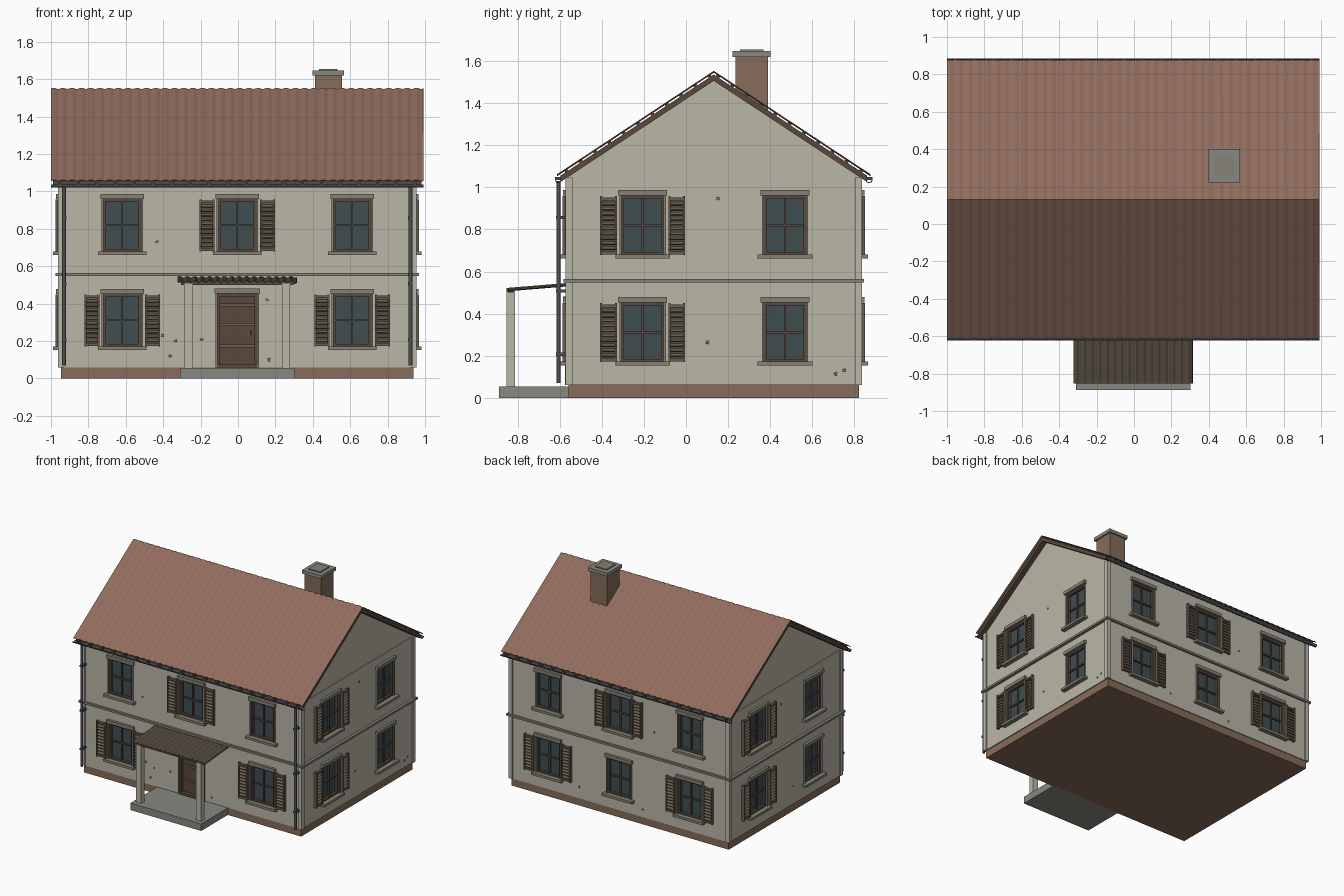
import bpy, bmesh, math
from mathutils import Matrix, Vector

if "Cube" in bpy.data.objects:
    bpy.data.objects.remove(bpy.data.objects["Cube"])

CX, CY = -0.004, 0.132           # centre of the house body
HX, HY = 0.95, 0.697             # half size of the walls
EAVE, SLOPE = 1.046, 0.66
HOUSE = Matrix.Translation((CX, CY, 0))


def material(name, *rgb):
    m = bpy.data.materials.new(name)
    m.use_nodes = True
    m.diffuse_color = (*rgb, 1)
    bsdf = m.node_tree.nodes["Principled BSDF"]
    bsdf.inputs["Base Color"].default_value = (*rgb, 1)
    bsdf.inputs["Roughness"].default_value = 0.8
    return m


PLASTER = material("plaster", 0.49, 0.47, 0.39)
BRICK = material("brick", 0.24, 0.15, 0.1)
TILE = material("roof_tile", 0.28, 0.15, 0.11)
STONE = material("stone", 0.25, 0.25, 0.22)
TRIM = material("trim", 0.24, 0.22, 0.18)
WOOD = material("dark_wood", 0.1, 0.066, 0.046)
SHUTTER = material("shutter_wood", 0.14, 0.11, 0.08)
PLANK = material("porch_wood", 0.09, 0.07, 0.05)
GLASS = material("glass", 0.05, 0.075, 0.08)
METAL = material("gutter_metal", 0.07, 0.08, 0.085)


def finish(name, bm, mat, place=HOUSE):
    bmesh.ops.recalc_face_normals(bm, faces=bm.faces)
    me = bpy.data.meshes.new(name)
    bm.to_mesh(me)
    bm.free()
    me.transform(place)
    me.materials.append(mat)
    ob = bpy.data.objects.new(name, me)
    bpy.context.collection.objects.link(ob)
    return ob


def add_box(bm, b, tilt=0, place=Matrix()):
    lo, hi = Vector(b[::2]), Vector(b[1::2])
    m = (place @ Matrix.Translation((lo + hi) / 2) @ Matrix.Rotation(tilt, 4, "X")
         @ Matrix.Diagonal((*(hi - lo), 1)))
    bmesh.ops.create_cube(bm, size=1, matrix=m)


def boxes(name, mat, specs, place=HOUSE, tilt=0):
    """Boxes given as x0, x1, y0, y1, z0, z1."""
    bm = bmesh.new()
    for b in specs:
        add_box(bm, b, tilt)
    return finish(name, bm, mat, place)


def prism(name, mat, profile, x0, x1, place=HOUSE):
    """Extrude a y-z profile along x."""
    bm = bmesh.new()
    face = bm.faces.new([bm.verts.new((x0, y, z)) for y, z in profile])
    out = bmesh.ops.extrude_face_region(bm, geom=[face])["geom"]
    bmesh.ops.translate(bm, vec=(x1 - x0, 0, 0),
                        verts=[v for v in out if isinstance(v, bmesh.types.BMVert)])
    return finish(name, bm, mat, place)


def corrugated(name, mat, path, half, waves, amp, thick, place=HOUSE):
    """Wavy sheet following a y-z path."""
    bm = bmesh.new()
    n = waves * 6
    rows = [[bm.verts.new((half * (2 * i / n - 1), y,
                           z + amp * math.sin(math.tau * i / 6)))
             for i in range(n + 1)] for y, z in path]
    for a, b in zip(rows, rows[1:]):
        for i in range(n):
            bm.faces.new((a[i], a[i + 1], b[i + 1], b[i]))
    ob = finish(name, bm, mat, place)
    mod = ob.modifiers.new("thickness", "SOLIDIFY")
    mod.thickness, mod.offset = thick, 0
    return ob


# Walls, plinth and mouldings
walls = boxes("walls", PLASTER, [(-HX, HX, -HY, HY, 0.06, EAVE)])
boxes("plinth", BRICK, [(-0.942, 0.942, -0.69, 0.69, 0, 0.065)])
boxes("string_course", TRIM, [(-0.972, 0.972, -0.714, 0.714, 0.549, 0.565)])
apex = EAVE + SLOPE * HY
for x in (-1, 1):
    side = "left" if x > 0 else "right"
    prism(side + "_gable", PLASTER, [(-HY, EAVE), (HY, EAVE), (0, apex)],
          x * (HX - 0.004), x * (HX - 0.1))
    for y in (-1, 1):
        xs = sorted((x * (HX + 0.008), x * (HX - 0.025)))
        ys = sorted((y * (HY + 0.008), y * (HY - 0.025)))
        boxes(f"{side}_{'back' if y > 0 else 'front'}_corner_board", PLASTER,
              [(*xs, *ys, 0.06, EAVE)])

# Main roof: deck, battens and tile sheet
span, deck = 0.727, 0.03
low = apex - SLOPE * span
prism("roof_deck", WOOD, [(-span, low), (0, apex), (span, low), (span, low + deck),
                          (0, apex + deck), (-span, low + deck)], -0.985, 0.985)
bm = bmesh.new()
for s in (-1, 1):
    for i in range(11):
        y = 0.02 + i * 0.068
        z = apex + deck - SLOPE * y + 0.005
        add_box(bm, (-0.984, 0.984, s * y - 0.009, s * y + 0.009, z - 0.006, z + 0.006),
                -s * math.atan(SLOPE))
finish("roof_battens", bm, WOOD)
top = apex + deck + 0.013
corrugated("roof_tiles", TILE, [(-0.744, top - 0.744 * SLOPE), (0, top),
                                (0.744, top - 0.744 * SLOPE)], 0.995, 40, 0.003, 0.004)

# Gutters, brackets and downpipes
arc = [math.pi * (1 + i / 8) for i in range(9)]
channel = [(r * math.cos(a), r * math.sin(a))
           for r, angles in ((0.016, arc), (0.012, arc[::-1])) for a in angles]
for s, side in ((-1, "front"), (1, "back")):
    rim = HOUSE @ Matrix.Translation((0, s * 0.738, 1.036))
    prism(side + "_gutter", METAL, channel, -0.996, 0.996, rim)
    boxes(side + "_gutter_brackets", METAL,
          [(x - 0.008, x + 0.008, -0.016, 0.016, -0.002, 0.014)
           for x in (i * 0.1 - 0.95 for i in range(20))], rim)
for s, side in ((-1, "right"), (1, "left")):
    bm = bmesh.new()
    bmesh.ops.create_cone(bm, cap_ends=True, segments=12, radius1=0.01, radius2=0.01, depth=0.96,
                          matrix=Matrix.Translation((s * 0.926, -0.738, 0.55)))
    for z in (0.2, 0.5, 0.85):
        add_box(bm, (s * 0.926 - 0.012, s * 0.926 + 0.012, -0.75, -HY, z, z + 0.015))
    finish(side + "_downpipe", bm, METAL)

# Chimney
flue = Matrix.Translation((0.483, 0.312, 0))
boxes("chimney", BRICK, [(-0.072, 0.072, -0.078, 0.078, 1.25, 1.625)], flue)
boxes("chimney_cap", STONE, [(-0.085, 0.085, -0.09, 0.09, 1.62, 1.647)], flue)
boxes("chimney_pot", TRIM, [(-0.05, 0.05, -0.055, 0.055, 1.64, 1.655)], flue)

# Openings: local x runs along the wall, local -y points outward
cutters = bmesh.new()


def surround(name, place, w, z0, z1):
    boxes(name + "_lintel", TRIM, [(-w - 0.013, w + 0.013, -0.02, 0.01, z1, z1 + 0.026)], place)
    boxes(name + "_jambs", TRIM,
          [(x - 0.005, x + 0.005, -0.01, 0.01, z0, z1) for x in (-w - 0.002, w + 0.002)], place)
    add_box(cutters, (-w, w, -0.05, 0.035, z0, z1), place=place)


def window(name, place, z0, shutters):
    w, z1, t = 0.103, z0 + 0.283, 0.015
    mid = (z0 + z1) / 2
    surround(name, place, w, z0, z1)
    boxes(name + "_sill", TRIM, [(-0.13, 0.13, -0.035, 0.02, z0 - 0.017, z0 + 0.002)], place)
    boxes(name + "_glass", GLASS, [(-w, w, 0.02, 0.026, z0, z1)], place)
    boxes(name + "_frame", WOOD,
          [(-w, t - w, 0, 0.03, z0, z1), (w - t, w, 0, 0.03, z0, z1),
           (-w, w, 0, 0.03, z0, z0 + t), (-w, w, 0, 0.03, z1 - t, z1),
           (-0.005, 0.005, 0.008, 0.03, z0, z1),
           (-w, w, 0.008, 0.03, mid - 0.005, mid + 0.005)], place)
    if not shutters:
        return
    for s, side in ((-1, "right"), (1, "left")):
        leaf = place @ Matrix.Translation((s * 0.162, -0.012, z0))
        e, h = 0.04, 0.28
        boxes(f"{name}_{side}_shutter_frame", SHUTTER,
              [(-e, 0.01 - e, -0.01, 0.012, 0, h), (e - 0.01, e, -0.01, 0.012, 0, h),
               (-e, e, -0.008, 0.01, 0.004, 0.018), (-e, e, -0.008, 0.01, h - 0.02, h - 0.006),
               (-e, e, 0.006, 0.01, 0.01, h - 0.01)], leaf)
        boxes(f"{name}_{side}_shutter_slats", SHUTTER,
              [(-e, e, -0.011, 0.007, z, z + 0.005)
               for z in (0.03 + i * 0.0235 for i in range(10))], leaf, math.radians(40))


def door(place):
    w, z0, z1, t = 0.108, 0.06, 0.455, 0.016
    surround("door", place, w, z0, z1)
    boxes("door_frame", WOOD, [(-w, t - w, 0, 0.03, z0, z1), (w - t, w, 0, 0.03, z0, z1),
                               (-w, w, 0, 0.03, z1 - t, z1), (-w, w, -0.01, 0.03, z0, z0 + t)], place)
    boxes("door_leaf", WOOD, [(-w, w, 0.022, 0.03, z0, z1)], place)
    boxes("door_rails", SHUTTER, [(t - w, w - t, 0.012, 0.03, z, z + t)
                                  for z in (0.165, 0.28, 0.385)], place)
    boxes("door_handle", METAL, [(0.07, 0.08, 0, 0.022, 0.23, 0.26)], place)


UPPER, LOWER = 0.678, 0.17
LONG = [(u, z, (u == 0) == (z == UPPER)) for u in (-0.615, 0, 0.615) for z in (UPPER, LOWER)]
SHORT = [(u, z, u < 0) for u in (-0.338, 0.338) for z in (UPPER, LOWER)]
faces = {}
for side, turn, reach, layout in (("front", 0, HY, LONG), ("left", 90, HX, SHORT),
                                  ("back", 180, HY, LONG), ("right", -90, HX, SHORT)):
    face = HOUSE @ Matrix.Rotation(math.radians(turn), 4, "Z") @ Matrix.Translation((0, -reach, 0))
    faces[side] = face
    for i, (u, z, shutters) in enumerate(layout):
        place = face @ Matrix.Translation((u, 0, 0))
        if side == "front" and u == 0 and z == LOWER:
            door(place)
        else:
            window(f"{side}_window_{i + 1}", place, z, shutters)

# Cut the recesses into the walls
cutter = finish("opening_cutter", cutters, PLASTER, Matrix())
cutter.hide_render = True
mod = walls.modifiers.new("openings", "BOOLEAN")
mod.operation, mod.object = "DIFFERENCE", cutter
bpy.context.view_layer.objects.active = walls
bpy.ops.object.modifier_apply(modifier=mod.name)
bpy.data.objects.remove(cutter)

# Worn plaster patches
WEAR = {"front": [(-0.43, 0.73), (0.16, 0.42), (-0.4, 0.23), (-0.33, 0.2), (-0.36, 0.12),
                  (-0.19, 0.21), (0.17, 0.1)],
        "left": [(0.02, 0.945), (-0.03, 0.265), (0.58, 0.115), (0.62, 0.13)],
        "back": [(-0.35, 0.15), (0.2, 0.12), (0.3, 0.75)], "right": [(0.1, 0.2), (-0.05, 0.9)]}
for side, spots in WEAR.items():
    bm = bmesh.new()
    for u, z in spots:
        m = Matrix.Translation((u, 0, z)) @ Matrix.Rotation(math.pi / 2, 4, "X")
        bmesh.ops.create_cone(bm, cap_ends=True, segments=7, radius1=0.01, radius2=0.008,
                              depth=0.006, matrix=m)
    finish(side + "_worn_patches", bm, BRICK, faces[side])

# Porch
porch = Matrix.Translation((CX, 0, 0))
boxes("porch_slab", STONE, [(-0.307, 0.307, -0.888, -0.55, 0, 0.055)], porch)
for s, side in ((-1, "right"), (1, "left")):
    boxes(side + "_porch_column", PLASTER,
          [(s * 0.26 - 0.022, s * 0.26 + 0.022, -0.853, -0.812, 0.055, 0.507)], porch)
corrugated("porch_roof", PLANK, [(-0.853, 0.514), (-0.56, 0.538)], 0.317, 16, 0.005, 0.008, porch)
boxes("porch_beam", WOOD, [(-0.3, 0.3, -0.845, -0.82, 0.5, 0.512)], porch)
